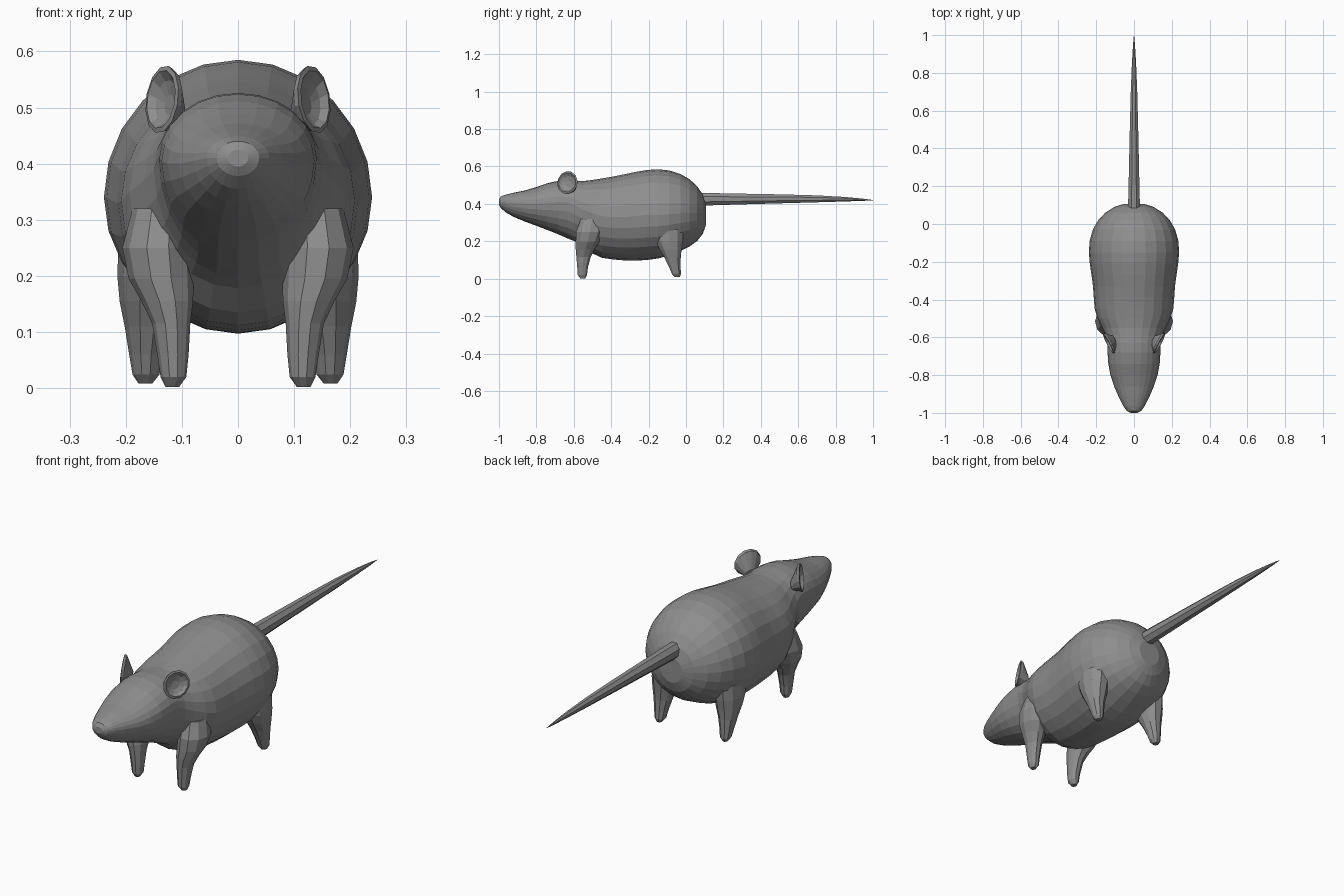
import bpy, bmesh, math
from mathutils import Vector

fur = bpy.data.materials.new("grey_fur")
fur.diffuse_color = (0.27, 0.27, 0.27, 1)


def loft(name, rings):
    """Skin a list of equal-sized point rings and cap both ends."""
    bm = bmesh.new()
    loops = [[bm.verts.new(p) for p in ring] for ring in rings]
    n = len(loops[0])
    for a, b in zip(loops, loops[1:]):
        for i in range(n):
            j = (i + 1) % n
            bm.faces.new((a[i], a[j], b[j], b[i]))
    bm.faces.new(loops[0])
    bm.faces.new(loops[-1])
    bmesh.ops.recalc_face_normals(bm, faces=bm.faces)
    mesh = bpy.data.meshes.new(name)
    bm.to_mesh(mesh)
    bm.free()
    mesh.materials.append(fur)
    obj = bpy.data.objects.new(name, mesh)
    bpy.context.collection.objects.link(obj)
    return obj


def mirror_x(obj):
    """Mirror a right-hand part to the other side."""
    obj.modifiers.new("mirror", 'MIRROR').use_axis[0] = True


def angles(n, shift=0.0):
    return [2 * math.pi * (i + shift) / n for i in range(n)]


def body_ring(y, top, bottom, half, mid, n=24):
    """Egg-shaped section: widest at height mid."""
    pts = []
    for t in angles(n):
        s = math.sin(t)
        pts.append((half * math.cos(t), y, mid + s * ((top - mid) if s > 0 else (mid - bottom))))
    return pts


# body and head: y, top, bottom, half width, height of widest point
sections = [
    (-1.0, .425, .395, .018, .41), (-.99, .44, .378, .038, .41), (-.965, .449, .355, .056, .41),
    (-.92, .46, .33, .079, .405), (-.86, .472, .305, .105, .40), (-.80, .49, .283, .125, .40),
    (-.74, .511, .26, .136, .405), (-.68, .524, .236, .14, .41), (-.63, .526, .214, .142, .41),
    (-.59, .523, .198, .15, .39), (-.55, .522, .178, .168, .37), (-.50, .528, .135, .193, .35),
    (-.45, .536, .112, .208, .335), (-.39, .546, .103, .213, .33), (-.33, .558, .098, .217, .33),
    (-.27, .571, .097, .225, .335), (-.21, .581, .100, .234, .34), (-.15, .585, .108, .239, .34),
    (-.09, .579, .124, .235, .345), (-.03, .56, .148, .218, .35), (.02, .531, .173, .19, .35),
    (.06, .494, .202, .152, .35), (.09, .45, .24, .104, .35), (.106, .40, .285, .055, .345),
]
loft("body_and_head", [body_ring(*s) for s in sections])

# tail: y, centre height, radius
tail = [(.05, .425, .036), (.11, .425, .036), (.3, .426, .031), (.5, .427, .026),
        (.7, .427, .020), (.85, .425, .013), (.95, .422, .006), (1.0, .42, .0008)]
loft("tail", [[(.93 * r * math.cos(t), y, z + r * math.sin(t)) for t in angles(8, .5)]
              for y, z, r in tail])

# legs: height, centre x, centre y, half width x, half depth y
front_leg = [(.002, .117, -.552, .012, .014), (.02, .115, -.554, .023, .026),
             (.06, .116, -.553, .028, .030), (.115, .119, -.548, .034, .040),
             (.155, .126, -.540, .046, .052), (.195, .137, -.527, .058, .066),
             (.25, .143, -.515, .063, .077), (.32, .138, -.50, .050, .065)]
hind_leg = [(.008, .165, -.047, .012, .014), (.024, .164, -.051, .024, .025),
            (.06, .164, -.059, .030, .032), (.11, .162, -.071, .040, .045),
            (.155, .159, -.082, .052, .061), (.20, .157, -.090, .058, .076),
            (.26, .155, -.095, .058, .085), (.33, .15, -.10, .045, .07)]
for name, rows in (("front_legs", front_leg), ("hind_legs", hind_leg)):
    leg = loft(name, [[(cx + a * math.cos(t), cy + b * math.sin(t), z) for t in angles(10)]
                      for z, cx, cy, a, b in rows])
    mirror_x(leg)

# ears: cupped ovals facing outward and forward
normal = Vector((.86, -.46, .12)).normalized()
across = Vector((.44, .88, .18))
across = (across - normal * across.dot(normal)).normalized()
upward = normal.cross(across)
if upward.z < 0:
    upward = -upward
centre = Vector((.132, -.632, .514))


def ear_ring(scale, depth, drop=0.0):
    return [centre + normal * depth + across * (.061 * scale * math.cos(t))
            + upward * (.061 * scale * math.sin(t) - drop) for t in angles(12)]


ear = loft("ears", [ear_ring(.35, -.040, .030), ear_ring(.62, -.024, .016), ear_ring(.93, -.006),
                    ear_ring(1.0, .004), ear_ring(.86, .006), ear_ring(.66, -.006, .004),
                    ear_ring(.3, -.013, .008)])
mirror_x(ear)
